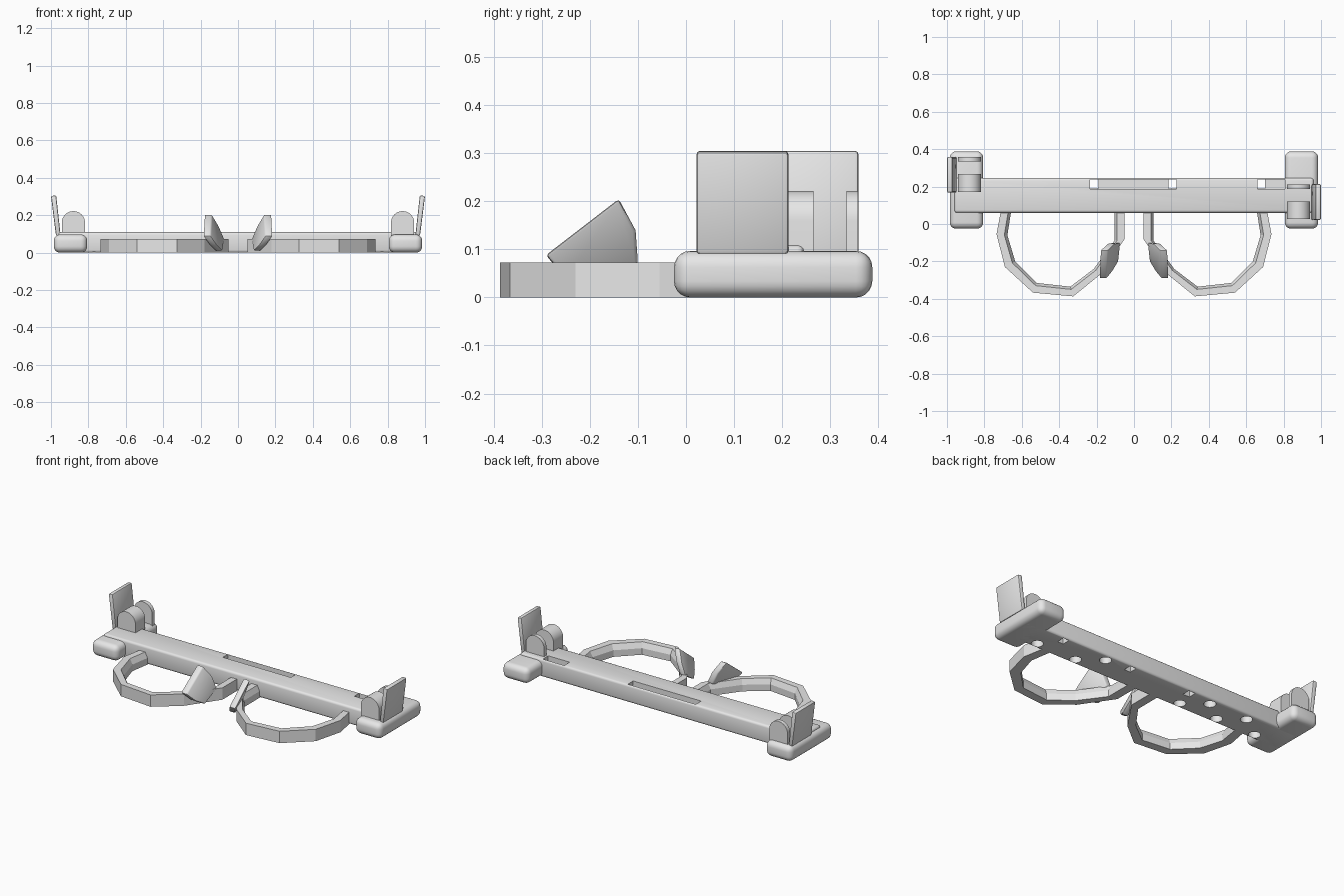
import bpy, bmesh, math
from mathutils import Vector

if "Cube" in bpy.data.objects:
    bpy.data.objects.remove(bpy.data.objects["Cube"], do_unlink=True)

grey = bpy.data.materials.new("plain grey")
grey.use_nodes = True
grey.diffuse_color = (0.8, 0.8, 0.8, 1)
grey.node_tree.nodes["Principled BSDF"].inputs["Base Color"].default_value = (0.8, 0.8, 0.8, 1)


def finish(bm, name):
    bmesh.ops.recalc_face_normals(bm, faces=bm.faces[:])
    mesh = bpy.data.meshes.new(name)
    bm.to_mesh(mesh)
    bm.free()
    mesh.materials.append(grey)
    ob = bpy.data.objects.new(name, mesh)
    bpy.context.collection.objects.link(ob)
    return ob


def activate(ob):
    bpy.ops.object.select_all(action='DESELECT')
    ob.select_set(True)
    bpy.context.view_layer.objects.active = ob


def smooth(ob):
    activate(ob)
    bpy.ops.object.shade_smooth_by_angle(angle=math.radians(35))


def round_edges(ob, width, segments=4):
    mod = ob.modifiers.new("round", 'BEVEL')
    mod.width, mod.segments, mod.limit_method = width, segments, 'ANGLE'
    activate(ob)
    bpy.ops.object.modifier_apply(modifier=mod.name)


def box(name, low, high, bevel=0, segments=4):
    bm = bmesh.new()
    bmesh.ops.create_cube(bm, size=1)
    for v in bm.verts:
        v.co = Vector([(a + b) / 2 + c * (b - a) for a, b, c in zip(low, high, v.co)])
    ob = finish(bm, name)
    if bevel:
        round_edges(ob, bevel, segments)
    return ob


def cylinder(name, center, radius, depth, along_y=False):
    bm = bmesh.new()
    bmesh.ops.create_cone(bm, cap_ends=True, segments=24, radius1=radius,
                          radius2=radius, depth=depth)
    for v in bm.verts:
        x, y, z = v.co
        v.co = Vector((x, z, y) if along_y else (x, y, z)) + Vector(center)
    return finish(bm, name)


def prism(name, loop_a, loop_b):
    bm = bmesh.new()
    a = [bm.verts.new(p) for p in loop_a]
    b = [bm.verts.new(p) for p in loop_b]
    bm.faces.new(a)
    bm.faces.new(b)
    for i in range(len(a)):
        j = (i + 1) % len(a)
        bm.faces.new((a[i], a[j], b[j], b[i]))
    return finish(bm, name)


def cut(target, cutter):
    mod = target.modifiers.new("cut", 'BOOLEAN')
    mod.operation, mod.object, mod.solver = 'DIFFERENCE', cutter, 'EXACT'
    activate(target)
    bpy.ops.object.modifier_apply(modifier=mod.name)
    bpy.data.objects.remove(cutter, do_unlink=True)


# Brow bar with rear slots and underside sockets
bar = box("brow_bar", (-0.96, 0.06, 0), (0.96, 0.246, 0.109), 0.014, 3)
for x0, x1 in ((-0.235, 0.228), (0.66, 0.806)):
    cut(bar, box("slot", (x0, 0.188, 0.06), (x1, 0.238, 0.2)))
for x0, x1 in ((-0.234, -0.19), (0.185, 0.227), (0.661, 0.70)):
    cut(bar, box("slot_opening", (x0, 0.189, -0.1), (x1, 0.237, 0.09)))
for x, y in ((0.77, 0.1), (0.5, 0.1), (-0.24, 0.1), (-0.5, 0.1), (-0.77, 0.1),
             (0.37, 0.2), (-0.37, 0.2), (-0.63, 0.2)):
    cut(bar, cylinder("socket", (x, y, 0), 0.034, 0.08))
smooth(bar)

# Faceted lens rims, each swept from an outer and an inner outline
OUTER = [(0.05, 0.08), (0.05, -0.08), (0.18, -0.27), (0.325, -0.387),
         (0.54, -0.367), (0.69, -0.23), (0.735, -0.055), (0.71, 0.08)]
INNER = [(0.105, 0.08), (0.105, -0.09), (0.215, -0.24), (0.34, -0.335),
         (0.52, -0.315), (0.635, -0.2), (0.677, -0.06), (0.655, 0.08)]


def rim(name, side):
    bm = bmesh.new()
    rings = []
    for o, i in zip(OUTER, INNER):
        o, i = Vector((side * o[0], o[1])), Vector((side * i[0], i[1]))
        lip = o.lerp(i, 0.72)
        section = [(o, 0), (o, 0.073), (lip, 0.073), (i, 0.04), (i, 0)]
        rings.append([bm.verts.new((p.x, p.y, z)) for p, z in section])
    for a, b in zip(rings, rings[1:]):
        for k in range(5):
            n = (k + 1) % 5
            bm.faces.new((a[k], a[n], b[n], b[k]))
    bm.faces.new(rings[0])
    bm.faces.new(rings[-1])
    return finish(bm, name)


# Tilted nose pad plate, outline given in side view
PAD = [(-0.292, 0.088), (-0.14, 0.205), (-0.105, 0.14), (-0.1, 0.07),
       (-0.2, 0.01), (-0.25, 0.04)]


def nose_pad(name, side):
    loops = [[(side * (0.135 - 0.35 * (y + 0.19) + 0.4 * (z - 0.1) + t), y, z)
              for y, z in PAD] for t in (-0.02, 0.02)]
    pad = prism(name, *loops)
    round_edges(pad, 0.007, 2)
    smooth(pad)


# Hinge lug: square foot with a rounded top and a pin hole
def lug(name, x, y0, y1):
    outline = [(x - 0.062, 0.07)]
    for k in range(17):
        a = math.pi * (1 - k / 16)
        outline.append((x + 0.062 * math.cos(a), 0.16 + 0.062 * math.sin(a)))
    outline.append((x + 0.062, 0.07))
    ob = prism(name, [(u, y0, z) for u, z in outline], [(u, y1, z) for u, z in outline])
    cut(ob, cylinder("pin_hole", (x, (y0 + y1) / 2, 0.16), 0.014, 0.5, True))
    smooth(ob)


# Leaning hinge plate
def hinge_plate(name, side, y0, y1):
    profile = [(0.948, 0.09), (0.973, 0.09), (1.0, 0.303), (0.972, 0.306)]
    plate = prism(name, [(side * x, y0, z) for x, z in profile],
                  [(side * x, y1, z) for x, z in profile])
    round_edges(plate, 0.007, 2)
    smooth(plate)


# Mirrored parts; the two hinges sit at different depths
for label, side, y in (("left", 1, 0.022), ("right", -1, 0.168)):
    rim(label + "_rim", side)
    nose_pad(label + "_nose_pad", side)
    x0, x1 = sorted((side * 0.806, side * 0.985))
    block = box(label + "_end_block", (x0, -0.025, 0), (x1, 0.388, 0.097), 0.034, 5)
    smooth(block)
    lug(label + "_wide_hinge_lug", side * 0.88, y + 0.004, y + 0.098)
    lug(label + "_thin_hinge_lug", side * 0.88, y + 0.166, y + 0.19)
    hinge_plate(label + "_hinge_plate", side, y, y + 0.191)
